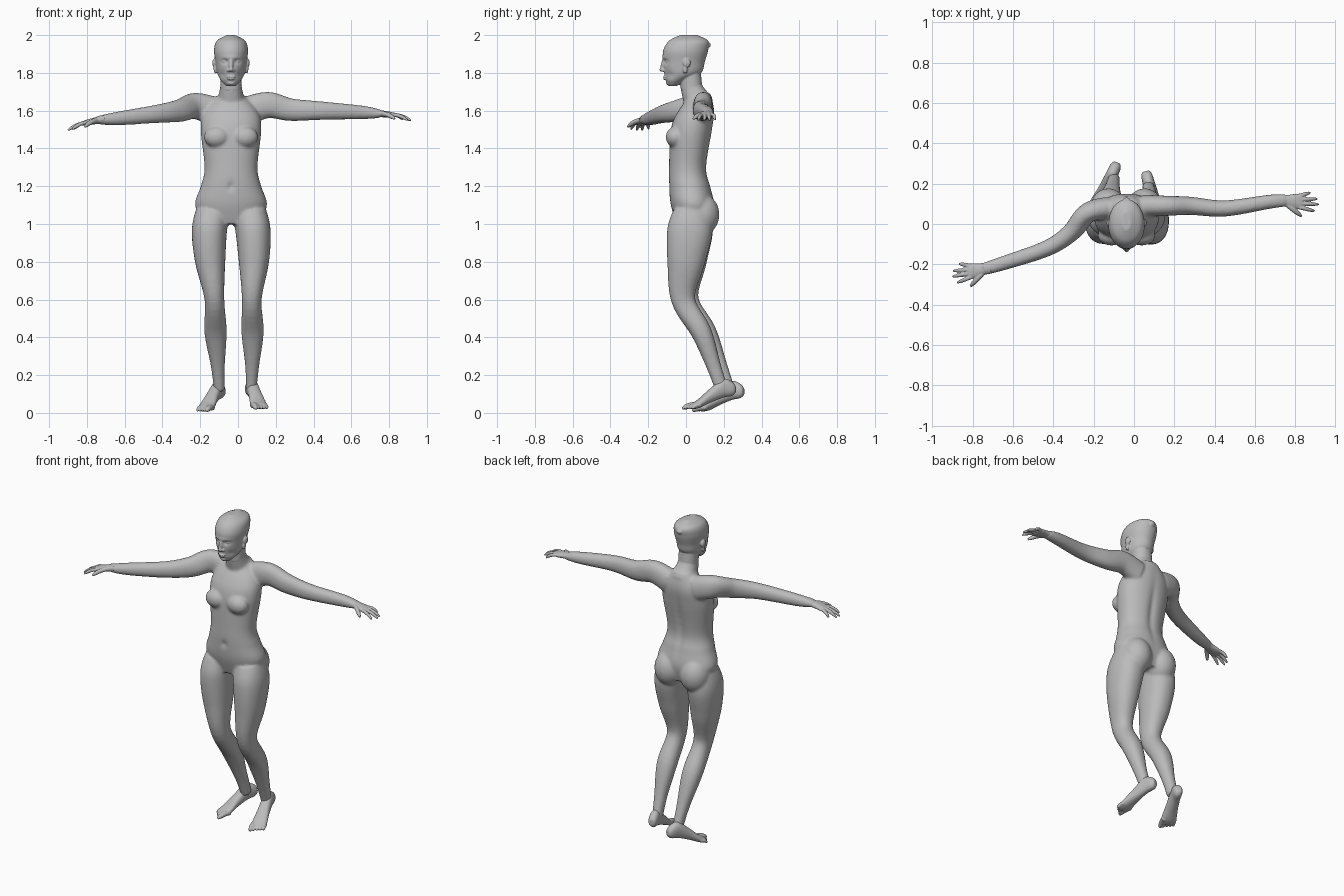
import bpy, bmesh, math
from mathutils import Vector, Matrix

if "Cube" in bpy.data.objects:
    bpy.data.objects.remove(bpy.data.objects["Cube"])

MIDLINE = -0.037
X, Y, Z = Vector((1, 0, 0)), Vector((0, 1, 0)), Vector((0, 0, 1))
SIDES = (-1, 1)

skin = bpy.data.materials.new("grey skin")
skin.use_nodes = True
grey = (0.5, 0.5, 0.5, 1)
skin.diffuse_color = grey
skin.node_tree.nodes["Principled BSDF"].inputs["Base Color"].default_value = grey


def spline(rows, steps):
    """Smooth interpolation through rows of numbers."""
    out, last = [], len(rows) - 1
    for i in range(last):
        before, start, end, after = [rows[max(0, min(last, i + k))] for k in (-1, 0, 1, 2)]
        for s in range(steps):
            t = s / steps
            out.append([b + t * (c - a + t * (2*a - 5*b + 4*c - d + t * (3*(b - c) + d - a))) / 2
                        for a, b, c, d in zip(before, start, end, after)])
    return out + [list(rows[-1])]


def loft(bm, rows, ref, axis=None, sides=32, steps=6, power=2.2):
    """Skin rounded sections: x, y, z, radius along ref and, if not round, across it."""
    rows = spline(rows, steps)
    points = [Vector(row[:3]) for row in rows]
    rings = []
    for i, row in enumerate(rows):
        following, previous = points[min(i + 1, len(points) - 1)], points[max(i - 1, 0)]
        tangent = axis or (following - previous).normalized()
        u = (ref - tangent * ref.dot(tangent)).normalized()
        v = tangent.cross(u)
        ring = []
        for k in range(sides):
            angle = math.tau * k / sides
            c, s = [math.copysign(abs(w) ** (2 / power), w)
                    for w in (math.cos(angle), math.sin(angle))]
            ring.append(bm.verts.new(points[i] + u * c * row[3] + v * s * row[-1]))
        rings.append(ring)
    for low, high in zip(rings, rings[1:]):
        for k in range(sides):
            bm.faces.new((low[k - 1], low[k], high[k], high[k - 1]))
    bm.faces.new(rings[0][::-1])
    bm.faces.new(rings[-1])


def stack(rows):
    """Level sections given as height, front, back, half width."""
    return [(MIDLINE, (front + back) / 2, z, half, (back - front) / 2)
            for z, front, back, half in rows]


def blob(bm, centre, radii):
    matrix = Matrix.Translation(centre) @ Matrix.Diagonal((*radii, 1))
    bmesh.ops.create_uvsphere(bm, u_segments=24, v_segments=16, radius=1, matrix=matrix)


def finger(bm, start, tip, radius):
    """Slightly arched, round-ended rod, also used for toes and the nose."""
    rows = []
    for k in range(6):
        t = k / 5
        point = start.lerp(tip, t) + Z * t * (1 - t) * .03
        rows.append((*point, radius * math.sqrt(1 - .8 * t ** 4)))
    loft(bm, rows, (tip - start).orthogonal(), sides=16, steps=3)


def push(bm, centre, radii, move):
    """Soft dent or bulge on everything built so far."""
    for vert in bm.verts:
        distance = sum(((p - c) / r) ** 2 for p, c, r in zip(vert.co, centre, radii))
        vert.co += move * math.exp(-distance)


def finish(bm, name, voxel, rounds):
    """Fuse the overlapping parts into one smooth skin."""
    bmesh.ops.recalc_face_normals(bm, faces=bm.faces)
    mesh = bpy.data.meshes.new(name)
    bm.to_mesh(mesh)
    bm.free()
    mesh.materials.append(skin)
    ob = bpy.data.objects.new(name, mesh)
    bpy.context.collection.objects.link(ob)
    fuse = ob.modifiers.new("fuse", 'REMESH')
    fuse.mode, fuse.voxel_size, fuse.use_smooth_shade = 'VOXEL', voxel, True
    soften = ob.modifiers.new("soften", 'SMOOTH')
    soften.factor, soften.iterations = .5, rounds


# Torso with spine groove, navel, bust and buttocks
body = bmesh.new()
loft(body, stack([
    (1, -.05, .13, .14), (1.1, -.08, .15, .19), (1.2, -.09, .13, .16), (1.3, -.09, .11, .14),
    (1.5, -.08, .14, .16), (1.6, -.04, .15, .14), (1.69, .03, .13, .06)]), X, Z, sides=48, steps=9)
push(body, (MIDLINE, .13, 1.36), (.02, .06, .17), Y * -.014)
push(body, (MIDLINE, -.09, 1.2), (.015, .04, .02), Y * .012)
for side in SIDES:
    blob(body, (MIDLINE + side * .075, -.057, 1.46), (.068, .05, .056))
    blob(body, (MIDLINE + side * .09, .083, 1.05), (.09, .094, .11))

# Neck
loft(body, [(MIDLINE, .07, 1.63, .08), (MIDLINE, .03, 1.72, .058), (MIDLINE, .025, 1.8, .056)], X)

# Legs: the right one mirrors the left, swung inward and back lower down
left_leg = [(.06, .03, 1.06, .09, .1), (.08, .02, .96, .093, .12), (.084, 0, .8, .08, .1),
            (.073, -.015, .6, .052, .064), (.077, .08, .43, .059, .055),
            (.075, .146, .25, .037, .039), (.07, .19, .12, .028, .034)]


def swing(x, y, z, *radii):
    amount = .045 * min(1, max(0, (1 - z) / .8))
    return (2 * MIDLINE - x + amount, y + .8 * amount, z, *radii)


for leg in (left_leg, [swing(*row) for row in left_leg]):
    loft(body, leg, X)

# Arms: the left reaches sideways, the right forward and lower
left_arm = [(.05, .09, 1.6), (.16, .09, 1.63), (.28, .09, 1.605),
            (.45, .077, 1.6), (.67, .11, 1.59), (.76, .117, 1.583)]
right_arm = [(-.13, .08, 1.6), (-.23, .055, 1.625), (-.31, -.04, 1.6),
             (-.43, -.12, 1.583), (-.65, -.195, 1.557), (-.75, -.224, 1.55)]
for arm in (left_arm, right_arm):
    taper = [k / (len(arm) - 1) for k in range(len(arm))]
    loft(body, [(*point, .055 - .025 * t, .075 - .055 * t ** 1.4)
                for point, t in zip(arm, taper)], Y)
finish(body, "body", .008, 7)

# Head
head = bmesh.new()
loft(head, stack([
    (1.73, -.09, -.05, .025), (1.76, -.106, 0, .053), (1.8, -.115, .08, .073),
    (1.86, -.121, .1, .082), (1.92, -.12, .117, .09), (1.97, -.09, .117, .075),
    (2, -.03, .06, .022)]), X, Z, sides=64, steps=12, power=2.05)
for side in SIDES:
    push(head, (MIDLINE + side * .034, -.115, 1.86), (.018, .04, .012), Y * .013)
    push(head, (MIDLINE + side * .05, -.09, 1.79), (.02, .04, .02), Y * .008)
push(head, (MIDLINE, -.12, 1.88), (.06, .04, .01), Y * -.004)
blob(head, (MIDLINE, .085, 1.948), (.03, .047, .024))
loft(head, [(MIDLINE, .03, 1.71, .057), (MIDLINE, .02, 1.82, .057)], X)

# Nose, lips, chin, eyes and ears
finger(head, Vector((MIDLINE, -.108, 1.88)), Vector((MIDLINE, -.13, 1.81)), .012)
blob(head, (MIDLINE, -.125, 1.817), (.013, .016, .011))
blob(head, (MIDLINE, -.112, 1.779), (.023, .01, .005))
blob(head, (MIDLINE, -.109, 1.768), (.02, .011, .006))
blob(head, (MIDLINE, -.092, 1.748), (.023, .014, .014))
for side in SIDES:
    blob(head, (MIDLINE + side * .013, -.117, 1.813), (.009, .011, .008))
    blob(head, (MIDLINE + side * .034, -.094, 1.86), (.014, .013, .009))
    blob(head, (MIDLINE + side * .088, .004, 1.852), (.011, .021, .024))
    blob(head, (MIDLINE + side * .083, -.004, 1.82), (.009, .013, .024))
finish(head, "head", .004, 4)


# Hands
def hand(name, wrist, forward, thumb_side):
    bm = bmesh.new()
    f = Vector(forward).normalized()
    s = Vector(thumb_side)
    s = (s - f * s.dot(f)).normalized()
    up = f.cross(s)
    up *= math.copysign(1, up.z)

    def at(along, across, lift):
        return Vector(wrist) + f * along + s * across + up * lift

    palm = [(-.03, .03, .022), (.02, .03, .018), (.06, .037, .015), (.09, .035, .011)]
    loft(bm, [(*at(along, 0, 0), half, thick) for along, half, thick in palm], s)
    tips = [(.13, -.046), (.167, -.017), (.175, .01), (.156, .044)]
    for k, (along, across) in enumerate(tips):
        finger(bm, at(.075, .019 * k - .028, 0), at(along, across, -.02), .01)
    finger(bm, at(.01, .015, 0), at(.092, .073, -.02), .013)
    finish(bm, name, .0035, 2)


hand("left_hand", (.745, .116, 1.585), (1, -.05, -.1), -Y)
hand("right_hand", (-.738, -.221, 1.55), (-.96, -.17, -.2), -Y)


# Feet
def foot(name, heel, toe, inner):
    bm = bmesh.new()
    f = (Vector(toe) - Vector(heel)).normalized()
    s = Z.cross(f) * inner

    def at(along, across, lift):
        return Vector(heel) + f * along + s * across + Z * lift

    sections = [(0, .125, .016, .018), (.02, .128, .027, .038), (.07, .13, .031, .05),
                (.14, .09, .036, .037), (.2, .05, .044, .024), (.24, .034, .043, .015)]
    loft(bm, [(*at(along, 0, lift), half, thick) for along, lift, half, thick in sections], s, -f)
    for k in range(5):
        across = .032 - .0175 * k
        finger(bm, at(.2, across * .9, .04), at(.282 - .009 * k, across, .022),
               .011 if k else .016)
    finish(bm, name, .004, 3)


foot("left_foot", (.058, .262, 0), (.124, 0, 0), -1)
foot("right_foot", (-.083, .305, -.012), (-.185, .07, -.012), 1)
